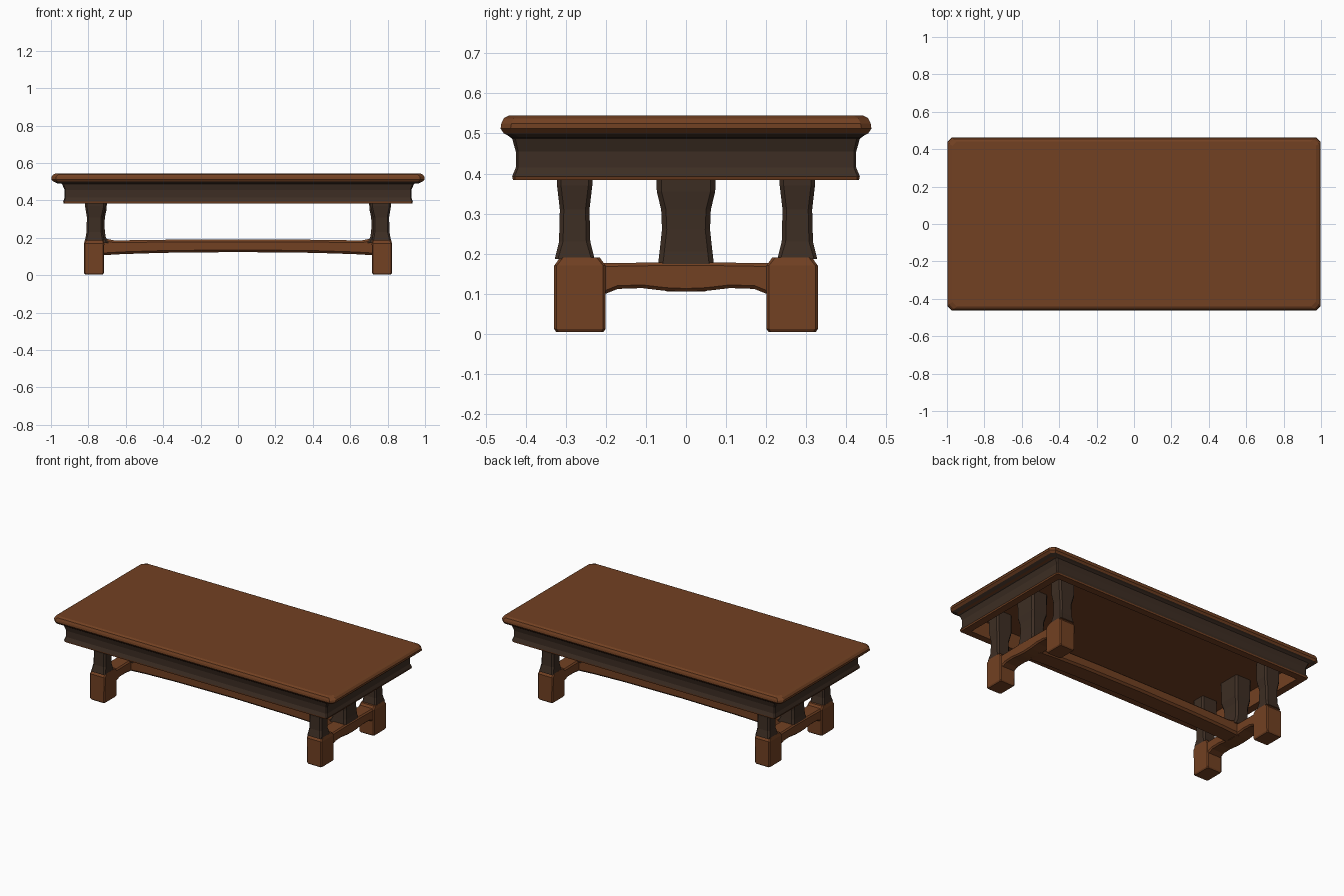
import bpy, bmesh

if "Cube" in bpy.data.objects:
    bpy.data.objects.remove(bpy.data.objects["Cube"])

def material(name, rgb):
    m = bpy.data.materials.new(name)
    m.diffuse_color = (*rgb, 1)
    m.use_nodes = True
    m.node_tree.nodes["Principled BSDF"].inputs["Base Color"].default_value = m.diffuse_color
    return m

WOOD = material("warm brown wood", (0.168, 0.052, 0.016))
DARK = material("dark brown wood", (0.047, 0.027, 0.017))

def finish(name, bm, faces_rule=None):
    bmesh.ops.recalc_face_normals(bm, faces=bm.faces[:])
    me = bpy.data.meshes.new(name)
    bm.to_mesh(me)
    bm.free()
    me.materials.append(WOOD)
    me.materials.append(DARK)
    ob = bpy.data.objects.new(name, me)
    bpy.context.collection.objects.link(ob)
    return ob

def loft(name, rings, centre=(0, 0), dark=()):
    """Stack of corner-cut rectangles (x0, x1, half_y, z, cut);
    'dark' lists the bands between rings that are dark."""
    bm = bmesh.new()
    loops = []
    cx, cy = centre
    for x0, x1, hy, z, c in rings:
        pts = [(x0 + c, -hy), (x1 - c, -hy), (x1, -hy + c), (x1, hy - c),
               (x1 - c, hy), (x0 + c, hy), (x0, hy - c), (x0, -hy + c)]
        loops.append([bm.verts.new((cx + x, cy + y, z)) for x, y in pts])
    for i, (a, b) in enumerate(zip(loops, loops[1:])):
        for k in range(8):
            f = bm.faces.new((a[k], a[(k + 1) % 8], b[(k + 1) % 8], b[k]))
            f.material_index = int(i in dark)
    bm.faces.new(loops[0])
    bm.faces.new(loops[-1]).material_index = int(len(rings) - 2 in dark and name.endswith("post"))
    return finish(name, bm)

def prism(name, outline, axis, lo, hi, bevel=0.008):
    """Extrude an outline of (u, z) points along x or y."""
    bm = bmesh.new()
    place = (lambda u, z, t: (t, u, z)) if axis == "x" else (lambda u, z, t: (u, t, z))
    a = [bm.verts.new(place(u, z, lo)) for u, z in outline]
    b = [bm.verts.new(place(u, z, hi)) for u, z in outline]
    n = len(a)
    for k in range(n):
        bm.faces.new((a[k], a[(k + 1) % n], b[(k + 1) % n], b[k]))
    bm.faces.new(a)
    bm.faces.new(b)
    bmesh.ops.recalc_face_normals(bm, faces=bm.faces[:])
    if bevel:
        rim = [e for e in bm.edges if len({v in a for v in e.verts}) == 1]
        bmesh.ops.bevel(bm, geom=rim, offset=bevel, segments=1, affect='EDGES')
    return finish(name, bm)

def sym(hx, hy, z, c):
    return (-hx, hx, hy, z, c)

# Table top with softened edge
loft("table_top", [
    sym(0.965, 0.435, 0.49, 0.02),
    sym(0.985, 0.455, 0.50, 0.02),
    sym(0.998, 0.463, 0.512, 0.025),
    sym(0.998, 0.461, 0.525, 0.025),
    sym(0.988, 0.455, 0.538, 0.025),
    sym(0.972, 0.442, 0.545, 0.025)], dark=(0,))

# Hollow apron: coved dark sides, brown lip underneath
loft("apron", [
    sym(0.965, 0.452, 0.500, 0.012),
    sym(0.940, 0.434, 0.487, 0.008),
    sym(0.927, 0.425, 0.455, 0.006),
    sym(0.927, 0.425, 0.415, 0.006),
    sym(0.935, 0.434, 0.393, 0.006),
    sym(0.932, 0.432, 0.384, 0.006),
    sym(0.885, 0.388, 0.384, 0.006),
    sym(0.885, 0.388, 0.485, 0.006)], dark=(0, 1, 2, 3))

for s, side in ((-1, "left"), (1, "right")):
    def xs(a, b):
        return (a, b) if s > 0 else (-b, -a)

    for t, end in ((-1, "front"), (1, "back")):
        # Square foot, tapering into the post at the shoulder
        loft(f"{side}_{end}_foot", [
            (*xs(0.722, 0.818), 0.059, 0.004, 0.006),
            (*xs(0.717, 0.823), 0.064, 0.012, 0.006),
            (*xs(0.715, 0.823), 0.064, 0.170, 0.006),
            (*xs(0.717, 0.818), 0.050, 0.190, 0.008)], (0, t * 0.265))
        # Slim outer post, waisted in the middle
        loft(f"{side}_{end}_post", [
            (*xs(0.717, 0.818), 0.050, 0.186, 0.008),
            (*xs(0.722, 0.810), 0.039, 0.230, 0.010),
            (*xs(0.722, 0.808), 0.037, 0.310, 0.010),
            (*xs(0.708, 0.818), 0.044, 0.370, 0.010),
            (*xs(0.708, 0.820), 0.044, 0.492, 0.010)], (0, t * 0.278), dark=range(4))

    # Broad central post
    loft(f"{side}_middle_post", [
        (*xs(0.690, 0.812), 0.070, 0.172, 0.012),
        (*xs(0.708, 0.806), 0.066, 0.205, 0.012),
        (*xs(0.714, 0.804), 0.060, 0.260, 0.012),
        (*xs(0.712, 0.806), 0.062, 0.310, 0.012),
        (*xs(0.702, 0.812), 0.073, 0.355, 0.012),
        (*xs(0.700, 0.815), 0.074, 0.492, 0.012)], dark=range(5))

    # Cross rail joining the two feet, bellied at the centre
    half = [(0.0, 0.105), (0.05, 0.107), (0.11, 0.114), (0.17, 0.112), (0.205, 0.098),
            (0.24, 0.098), (0.24, 0.180), (0.20, 0.176), (0.08, 0.178)]
    outline = half + [(-y, z) for y, z in reversed(half[1:])]
    prism(f"{side}_cross_rail", outline, "x", *xs(0.718, 0.816))

# Long stretcher between the ends, flaring at the joints
half = [(0.0, 0.124), (0.40, 0.120), (0.62, 0.113), (0.74, 0.106),
        (0.74, 0.200), (0.71, 0.196), (0.66, 0.186), (0.30, 0.191), (0.0, 0.191)]
outline = half + [(-x, z) for x, z in reversed(half[1:-1])]
prism("long_stretcher", outline, "y", -0.06, 0.06, 0.012)
